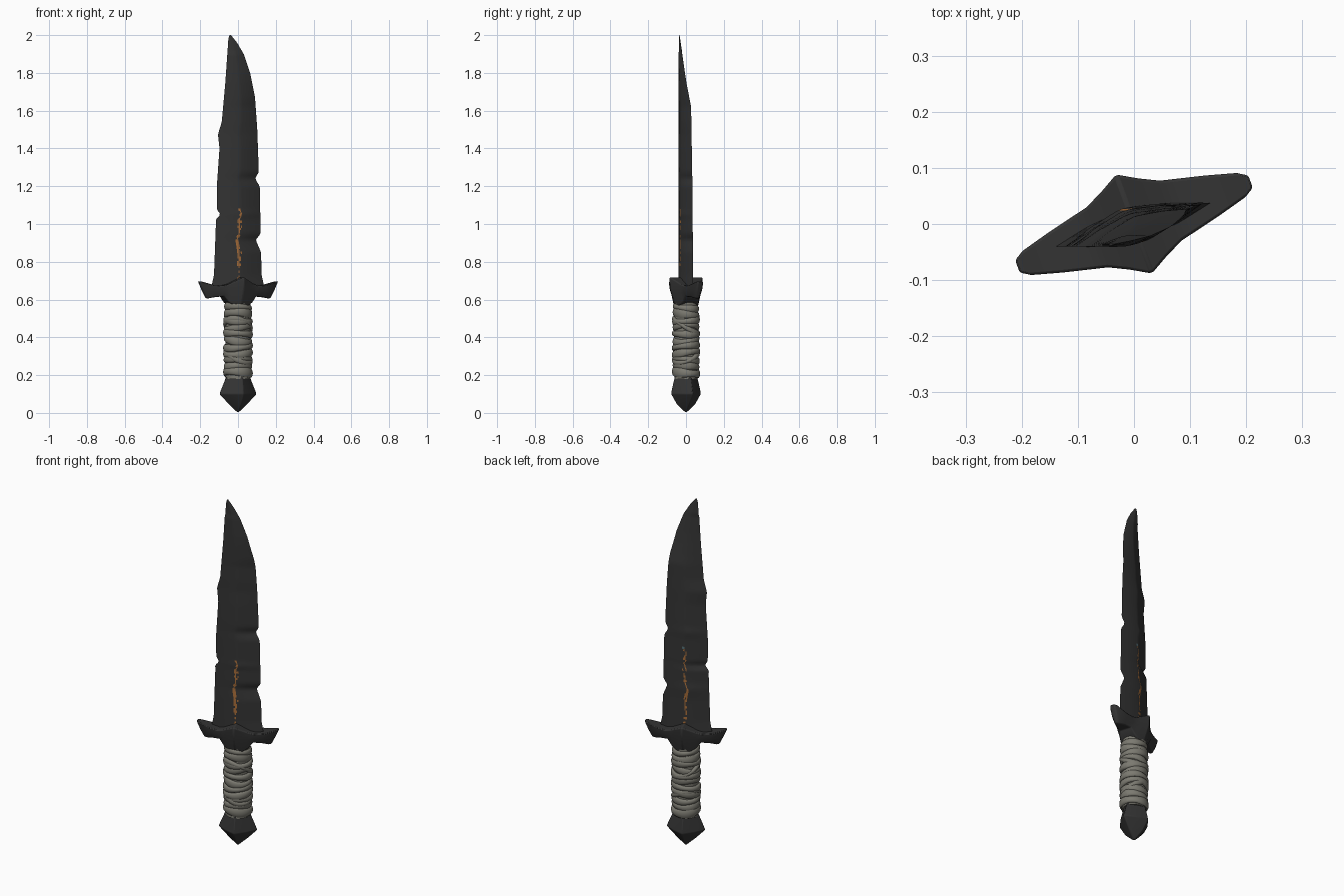
import bpy, bmesh, math, random
from mathutils import Matrix, Vector

if "Cube" in bpy.data.objects:
    bpy.data.objects.remove(bpy.data.objects["Cube"])

random.seed(4)
TURN = math.radians(20)


def material(name, rgb):
    m = bpy.data.materials.new(name)
    m.diffuse_color = (*rgb, 1)
    m.use_nodes = True
    m.node_tree.nodes["Principled BSDF"].inputs["Base Color"].default_value = m.diffuse_color
    return m


DARK = material("dark steel", (0.034, 0.034, 0.034))
CLOTH = material("grey cloth", (0.20, 0.195, 0.165))
ORANGE = material("orange streak", (0.38, 0.15, 0.04))
BLUE = material("blue grey streak", (0.09, 0.16, 0.18))


def loft(name, rings, mats, angle=30, bevel=0, turn=0.0):
    """Skin a list of equal-length closed rings and cap both ends."""
    bm = bmesh.new()
    rows = [[bm.verts.new(p) for p in r] for r in rings]
    n = len(rings[0])
    for a, b in zip(rows, rows[1:]):
        for i in range(n):
            j = (i + 1) % n
            bm.faces.new((a[i], a[j], b[j], b[i]))
    bm.faces.new(rows[0][::-1])
    bm.faces.new(rows[-1])
    bmesh.ops.recalc_face_normals(bm, faces=bm.faces)
    bm.transform(Matrix.Rotation(turn, 4, 'Z'))
    me = bpy.data.meshes.new(name)
    bm.to_mesh(me)
    bm.free()
    ob = bpy.data.objects.new(name, me)
    bpy.context.collection.objects.link(ob)
    for m in mats:
        me.materials.append(m)
    bpy.context.view_layer.objects.active = ob
    ob.select_set(True)
    bpy.ops.object.shade_smooth_by_angle(angle=math.radians(angle))
    ob.select_set(False)
    if bevel:
        b = ob.modifiers.new("soft edges", 'BEVEL')
        b.width, b.segments = bevel, 2
    return ob


def interp(keys, z):
    for (z0, v0), (z1, v1) in zip(keys, keys[1:]):
        if z <= z1:
            return v0 + (v1 - v0) * max(0, (z - z0) / (z1 - z0))
    return keys[-1][1]


# Blade: notched edges, flattened diamond section, tip leaning to the front
LEFT = [(.64, -.145), (.68, -.138), (.73, -.127), (1.0, -.117), (1.025, -.118), (1.05, -.092),
        (1.075, -.111), (1.2, -.112), (1.4, -.098), (1.475, -.106), (1.54, -.086),
        (1.75, -.067), (1.98, -.051), (2.0, -.045)]
RIGHT = [(.64, .14), (.68, .136), (.73, .125), (.85, .122), (.915, .094), (.95, .12), (1.2, .115),
         (1.24, .09), (1.275, .110), (1.5, .102), (1.67, .09), (1.8, .064), (1.9, .03),
         (1.96, -.005), (2.0, -.037)]
Y_RIGHT = [(.64, .038), (1.2, .034), (1.62, .027), (1.75, .002), (2.0, -.036)]
THICK = [(.64, .032), (1.3, .028), (1.65, .02), (1.9, .009), (2.0, .002)]
COLS = (.22, .45, .475, .5, .525, .55, .78)
rings, steps = [], 109
for k in range(steps):
    z = .64 + 1.36 * k / (steps - 1)
    l = Vector((interp(LEFT, z), -.040 + .004 * (z > 1.9), z))
    r = Vector((interp(RIGHT, z), interp(Y_RIGHT, z), z))
    nrm = Vector((l.y - r.y, r.x - l.x, 0)).normalized()

    def side(t, s):
        full = 1 - abs(2 * t - 1) ** 1.5
        return l.lerp(r, t) + nrm * s * interp(THICK, z) * full

    rings.append([l] + [side(t, -1) for t in COLS] + [r] + [side(t, 1) for t in reversed(COLS)])
blade = loft("blade", rings, (DARK, ORANGE, BLUE), 35)

# Broken worn streaks along the middle of both blade faces
streak = {2: .6, 3: .95, 4: .45, 5: .15}
chance = [(.70, .35), (.78, .6), (.88, 1.0), (1.0, .85), (1.1, .35), (1.2, .1)]
for f in blade.data.polygons[:-2]:
    col, z = f.index % 16, f.center.z
    col = col if col < 8 else 15 - col
    if col in streak and .70 < z < 1.20:
        if random.random() < streak[col] * interp(chance, z) * 1.1:
            f.material_index = 2 if z > 1.14 else 1

# Guard: four-pointed star with upswept arms
#          x top, x low, half width, top, middle, bottom, low half width
STATIONS = [(0, 0, .094, .718, .66, .565, .058), (.035, .035, .074, .700, .65, .565, .055),
            (.07, .066, .057, .682, .64, .585, .044), (.10, .09, .050, .674, .64, .617, .035),
            (.15, .135, .038, .678, .645, .613, .022), (.205, .170, .023, .694, .65, .606, .012),
            (.223, .182, .012, .697, .65, .608, .006)]
full = [(-a, -b, *rest) for a, b, *rest in STATIONS[:0:-1]] + STATIONS
loft("guard", [[(xt, -w, t), (xt, w, t), ((xt + xl) / 2, w * .97, m), (xl, wb, b),
                (xl, -wb, b), ((xt + xl) / 2, -w * .97, m)]
               for xt, xl, w, t, m, b, wb in full], (DARK,), 30, .005, TURN)


def oval(z, rx, ry, n=24):
    return [(rx * math.cos(2 * math.pi * i / n), ry * math.sin(2 * math.pi * i / n), z)
            for i in range(n)]


# Grip core and cloth wraps laid as tilted, uneven bands
loft("grip_core", [oval(.18, .066, .062), oval(.60, .066, .062)], (CLOTH,), 40, 0, TURN)


def wrap(name, z, tilt, phase, half, radius):
    n, m = 40, 10
    loops = []
    for i in range(n + 1):
        a = 2 * math.pi * i / n
        h = half * (1 + .2 * math.sin(2 * a + phase))
        d = Vector((math.cos(a), math.sin(a) * .93, 0))
        zc = z + tilt * math.sin(a + phase)
        loops.append([d * (radius + .011 * math.cos(2 * math.pi * j / m))
                      + Vector((0, 0, zc + h * math.sin(2 * math.pi * j / m))) for j in range(m)])
    loft(name, loops, (CLOTH,), 60, 0, TURN)


for i in range(11):
    wrap(f"grip_wrap_{i + 1}", .213 + i * .0345, (-1) ** (i // 2) * random.uniform(.004, .013),
         random.uniform(0, 6.3), random.uniform(.017, .023), random.uniform(.063, .069))
for i, (z, tilt) in enumerate(((.30, .035), (.46, -.04))):
    wrap(f"cross_wrap_{i + 1}", z, tilt, 1.2 * i - .6, .015, .068)

# Pommel: faceted diamond with softened edges
POMMEL = [(.004, .006, .006), (.045, .052, .052), (.10, .106, .084), (.125, .096, .080),
          (.20, .064, .062)]


def diamond(z, a, b):
    c = .56
    return [(a, 0, z), (a * c, b * c, z), (0, b, z), (-a * c, b * c, z),
            (-a, 0, z), (-a * c, -b * c, z), (0, -b, z), (a * c, -b * c, z)]


loft("pommel", [diamond(*p) for p in POMMEL], (DARK,), 25, .004, TURN)
